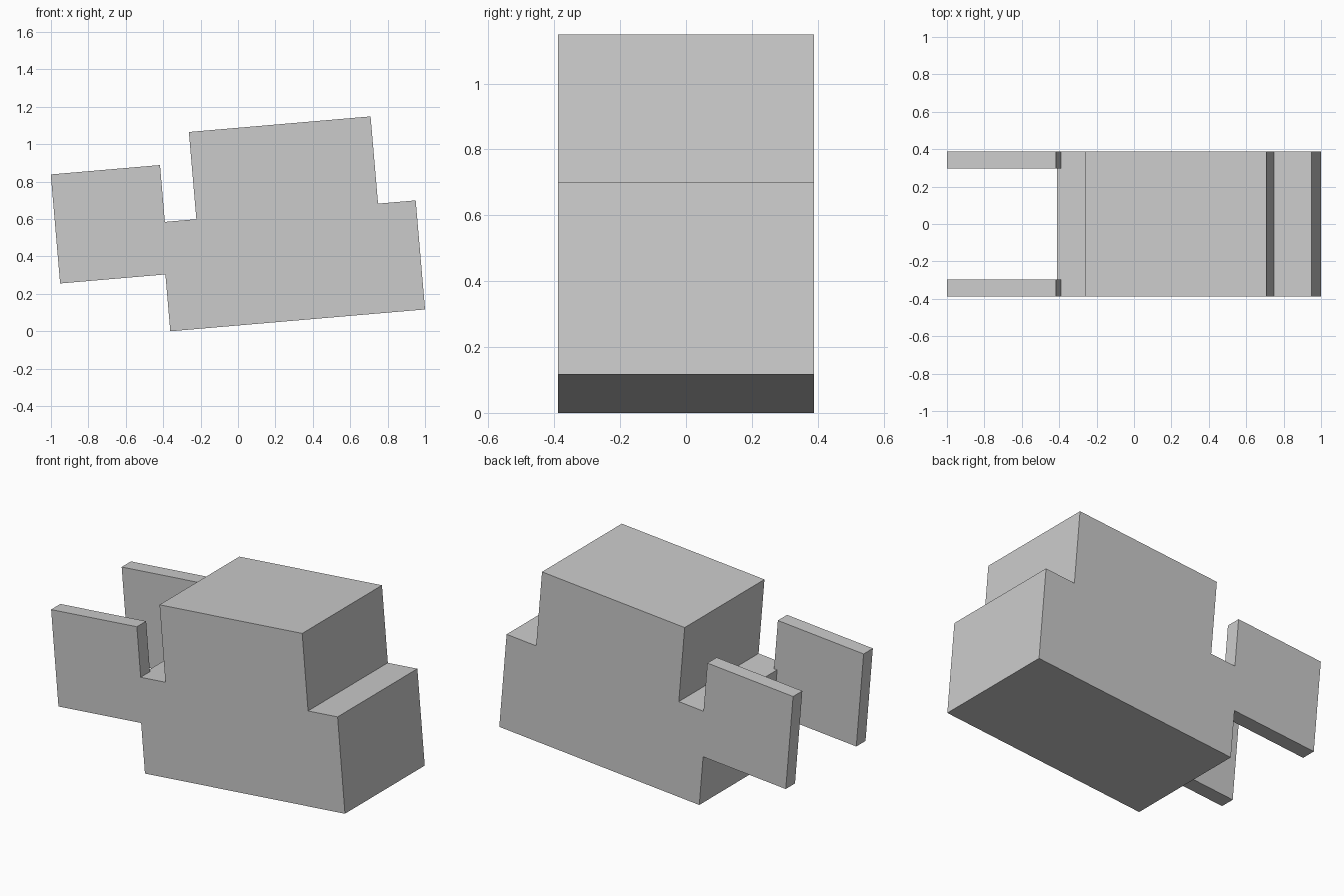
import bpy, bmesh, math

if "Cube" in bpy.data.objects:
    bpy.data.objects.remove(bpy.data.objects["Cube"])

HALF = 0.388                 # half width of the whole model
TILT = math.radians(-4.9)    # whole model leans nose-up
ORIGIN = (-0.362, 0, 0)      # lower rear corner of the body


def prism(name, profile, y0, y1):
    """Extrude an x-z profile from y0 to y1 and tilt it into place."""
    bm = bmesh.new()
    face = bm.faces.new([bm.verts.new((x, y0, z)) for x, z in profile])
    side = bmesh.ops.extrude_face_region(bm, geom=[face])["geom"]
    verts = [g for g in side if isinstance(g, bmesh.types.BMVert)]
    bmesh.ops.translate(bm, verts=verts, vec=(0, y1 - y0, 0))
    bmesh.ops.recalc_face_normals(bm, faces=bm.faces)
    mesh = bpy.data.meshes.new(name)
    bm.to_mesh(mesh)
    bm.free()
    obj = bpy.data.objects.new(name, mesh)
    obj.location = ORIGIN
    obj.rotation_euler.y = TILT
    bpy.context.collection.objects.link(obj)
    return obj


# Stepped body: long base with a raised block on top
prism("body", [(0, 0), (1.367, 0), (1.367, 0.585), (1.165, 0.585),
               (1.165, 1.053), (0.19, 1.053), (0.19, 0.585), (0, 0.585)],
      -HALF, HALF)

# Thin side plates behind the body, lipped slightly over its top edge
plate = [(-0.565, 0.305), (0, 0.305), (0, 0.585),
         (0.021, 0.585), (0.021, 0.89), (-0.565, 0.89)]
for name, y0 in (("front_side_plate", -HALF), ("back_side_plate", HALF - 0.09)):
    prism(name, plate, y0, y0 + 0.09)
